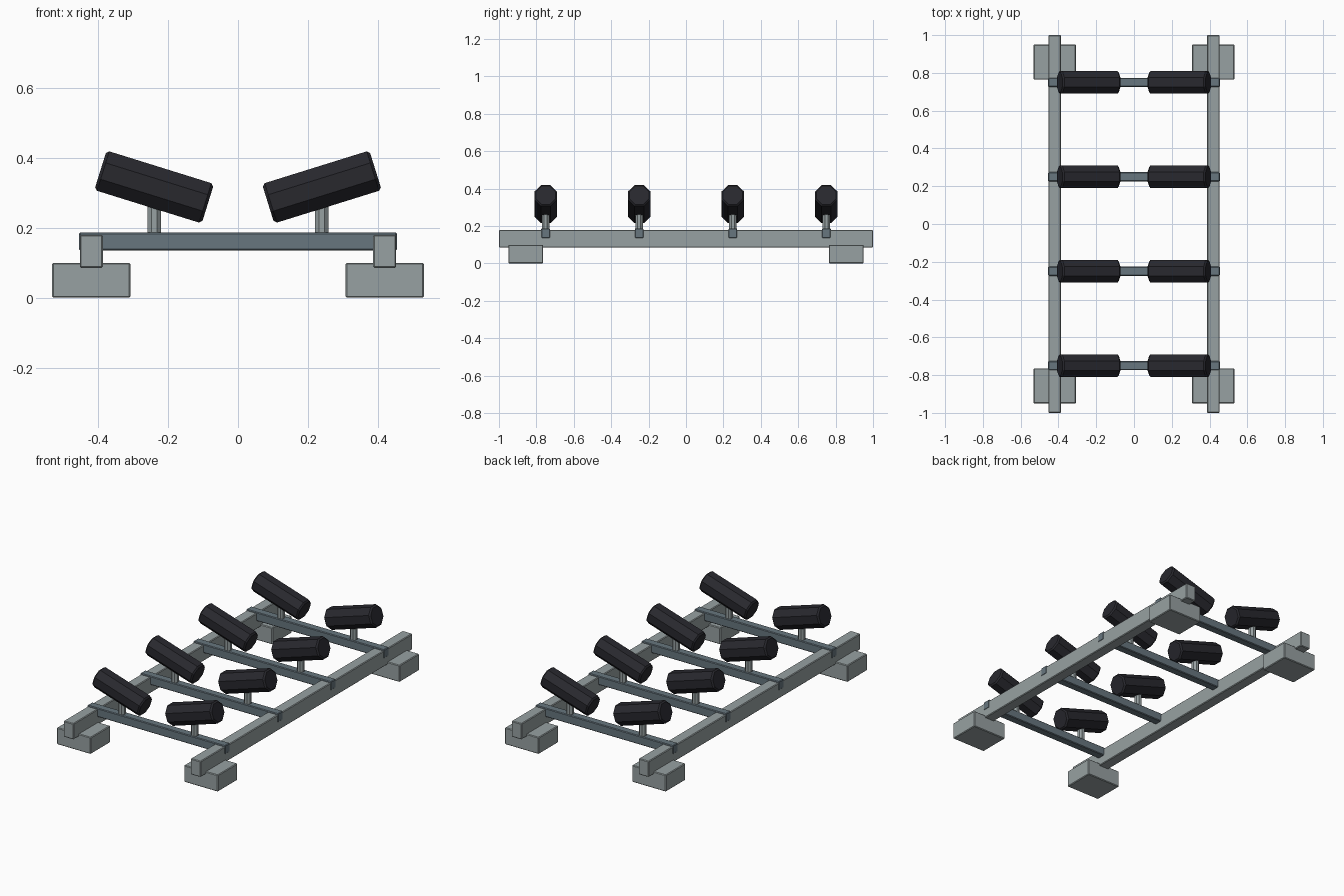
import bpy
from math import radians
from mathutils import Matrix, Vector

cube = bpy.data.objects.get("Cube")
if cube:
    bpy.data.objects.remove(cube)


def material(name, rgb):
    m = bpy.data.materials.new(name)
    m.use_nodes = True
    m.diffuse_color = (*rgb, 1)
    m.node_tree.nodes["Principled BSDF"].inputs["Base Color"].default_value = (*rgb, 1)
    return m


GREY = material("light grey steel", (0.31, 0.355, 0.36))
BLUE = material("blue grey steel", (0.135, 0.18, 0.21))
BLACK = material("black rubber", (0.021, 0.021, 0.027))


def finish(ob, name, mat, bevel):
    ob.name = name
    ob.data.materials.append(mat)
    if bevel:
        mod = ob.modifiers.new("soft edges", "BEVEL")
        mod.width = bevel
        mod.segments = 1
        mod.limit_method = "ANGLE"
        mod.angle_limit = radians(60)


def box(name, low, high, mat, bevel=0.004):
    low, high = Vector(low), Vector(high)
    bpy.ops.mesh.primitive_cube_add(size=1, location=(low + high) / 2)
    ob = bpy.context.object
    ob.data.transform(Matrix.Diagonal((*(high - low), 1)))
    finish(ob, name, mat, bevel)


def octagon_bar(name, centre, radius, length, tilt, mat, bevel):
    # The half-step spin puts flat sides at the top, bottom and sides
    bpy.ops.mesh.primitive_cylinder_add(vertices=8, radius=radius, depth=length,
                                        location=centre)
    ob = bpy.context.object
    ob.data.transform(Matrix.Rotation(tilt, 4, "Y") @ Matrix.Rotation(radians(22.5), 4, "Z"))
    finish(ob, name, mat, bevel)


# Side rails and feet
for side, s in (("left", 1), ("right", -1)):
    box(f"{side}_rail", (s * 0.42 - 0.033, -1, 0.085), (s * 0.42 + 0.033, 1, 0.18), GREY)
    for end, e in (("front", -1), ("back", 1)):
        box(f"{end}_{side}_foot", (s * 0.42 - 0.112, e * 0.857 - 0.093, 0),
            (s * 0.42 + 0.112, e * 0.857 + 0.093, 0.1), GREY)

# Cross beams, each with two posts and two tilted rollers
for i in range(4):
    y = -0.75 + 0.5 * i
    box(f"cross_beam_{i + 1}", (-0.455, y - 0.024, 0.135), (0.455, y + 0.024, 0.187), BLUE)
    for side, s in (("left", 1), ("right", -1)):
        octagon_bar(f"{side}_post_{i + 1}", (s * 0.24, y, 0.225), 0.021, 0.13, 0, GREY, 0)
        octagon_bar(f"{side}_roller_{i + 1}", (s * 0.24, y, 0.317), 0.064, 0.322,
                    s * radians(72.7), BLACK, 0.008)
